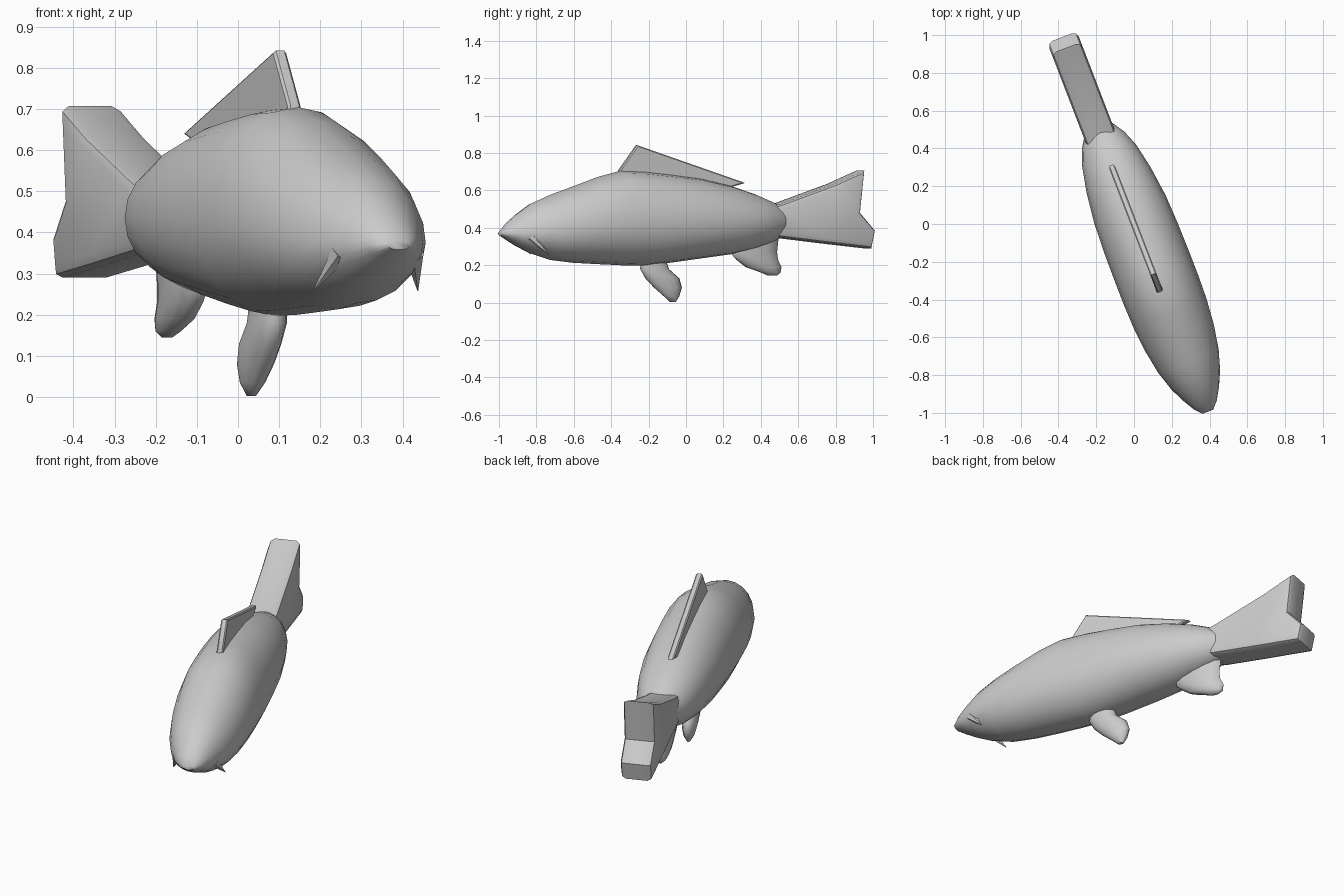
import bpy, bmesh, math
from mathutils import Vector, Matrix

if "Cube" in bpy.data.objects:
    bpy.data.objects.remove(bpy.data.objects["Cube"])

# Built along local y (head at -y), then turned to the fish's heading
TURN = Matrix.Rotation(math.radians(21.06), 4, 'Z')


def finish(bm, name, angle=40):
    bmesh.ops.recalc_face_normals(bm, faces=bm.faces)
    bm.transform(TURN)
    me = bpy.data.meshes.new(name)
    bm.to_mesh(me)
    bm.free()
    ob = bpy.data.objects.new(name, me)
    bpy.context.collection.objects.link(ob)
    bpy.ops.object.select_all(action='DESELECT')
    bpy.context.view_layer.objects.active = ob
    ob.select_set(True)
    bpy.ops.object.shade_smooth_by_angle(angle=math.radians(angle))
    return ob


def loft(rings, name, angle=40):
    bm = bmesh.new()
    loops = [[bm.verts.new(p) for p in r] for r in rings]
    n = len(loops[0])
    for a, b in zip(loops, loops[1:]):
        for i in range(n):
            j = (i + 1) % n
            bm.faces.new((a[i], a[j], b[j], b[i]))
    bm.faces.new(loops[0])
    bm.faces.new(loops[-1])
    return finish(bm, name, angle)


def body_ring(s, lo, mid, hi, w, n=20):
    pts = []
    for i in range(n):
        a = 2 * math.pi * i / n
        c, d = math.cos(a), math.sin(a)
        pts.append((0.008 + w * c, s, mid + d * ((hi - mid) if d > 0 else (mid - lo))))
    return pts


def paddle(name, rows, n=12):
    # rows: z, front, back, half thickness
    rings = []
    for z, f, b, t in rows:
        m, h = (f + b) / 2, (b - f) / 2
        rings.append([(0.005 + t * math.cos(2 * math.pi * i / n),
                       m + h * math.sin(2 * math.pi * i / n), z) for i in range(n)])
    return loft(rings, name, 60)


def slab(name, profile, half, bevel, segments):
    # side profile (y, z) extruded across the fish
    bm = bmesh.new()
    f = bm.faces.new([bm.verts.new((-half, y, z)) for y, z in profile])
    ext = bmesh.ops.extrude_face_region(bm, geom=[f])
    bmesh.ops.translate(bm, vec=(2 * half, 0, 0),
                        verts=[v for v in ext['geom'] if isinstance(v, bmesh.types.BMVert)])
    if bevel:
        edges = [e for e in bm.edges if abs(e.verts[0].co.x - e.verts[1].co.x) < 1e-5]
        bmesh.ops.bevel(bm, geom=edges, offset=bevel, segments=segments,
                        profile=0.5, affect='EDGES', clamp_overlap=True)
    bmesh.ops.triangulate(bm, faces=[f for f in bm.faces if len(f.verts) > 4])
    return finish(bm, name)


# Body: station, bottom, widest height, top, half width
loft([body_ring(*r) for r in (
    (-1.068, .358, .370, .380, .03), (-1.03, .335, .370, .425, .065),
    (-.97, .300, .370, .475, .10), (-.89, .262, .375, .53, .138),
    (-.78, .228, .385, .577, .172), (-.65, .213, .400, .622, .195),
    (-.51, .206, .415, .672, .208), (-.38, .200, .425, .705, .212),
    (-.24, .197, .430, .700, .212), (-.08, .215, .435, .683, .210),
    (.08, .236, .435, .663, .203), (.25, .258, .435, .625, .182),
    (.39, .290, .435, .580, .153), (.475, .318, .435, .545, .120),
    (.54, .350, .435, .515, .078))], "body", 50)

# Tail fin: thick forked slab
slab("tail_fin", [(.43, .365), (.52, .348), (.78, .318), (1.04, .290), (1.06, .385),
                  (.975, .480), (1.0, .707), (.83, .635), (.52, .528), (.43, .505)],
     .084, .028, 2)

# Dorsal fin
slab("dorsal_fin", [(-.385, .66), (-.385, .708), (-.284, .842), (.335, .640),
                    (.255, .618), (.20, .60)], .017, .006, 1)

# Belly fin and rear lower fin
paddle("belly_fin", [(.235, -.26, -.12, .04), (.18, -.265, -.10, .042), (.13, -.235, -.04, .042),
                     (.08, -.185, -.025, .038), (.035, -.13, -.04, .028), (.003, -.095, -.06, .01)])
paddle("rear_lower_fin", [(.36, .25, .53, .05), (.27, .25, .52, .045), (.23, .285, .525, .04),
                          (.19, .34, .545, .036), (.16, .43, .54, .026), (.145, .465, .52, .01)])

# Barbels, one each side of the mouth
for side, label in ((1, "right"), (-1, "left")):
    base = Vector((.008 + side * .095, -.925, .352))
    tip = Vector((.008 + side * .136, -.842, .258))
    d = tip - base
    bm = bmesh.new()
    bmesh.ops.create_cone(bm, cap_ends=True, segments=6, radius1=.026, radius2=.001, depth=d.length)
    bm.transform(Matrix.Translation((base + tip) / 2) @ d.to_track_quat('Z', 'Y').to_matrix().to_4x4())
    finish(bm, label + "_barbel")
